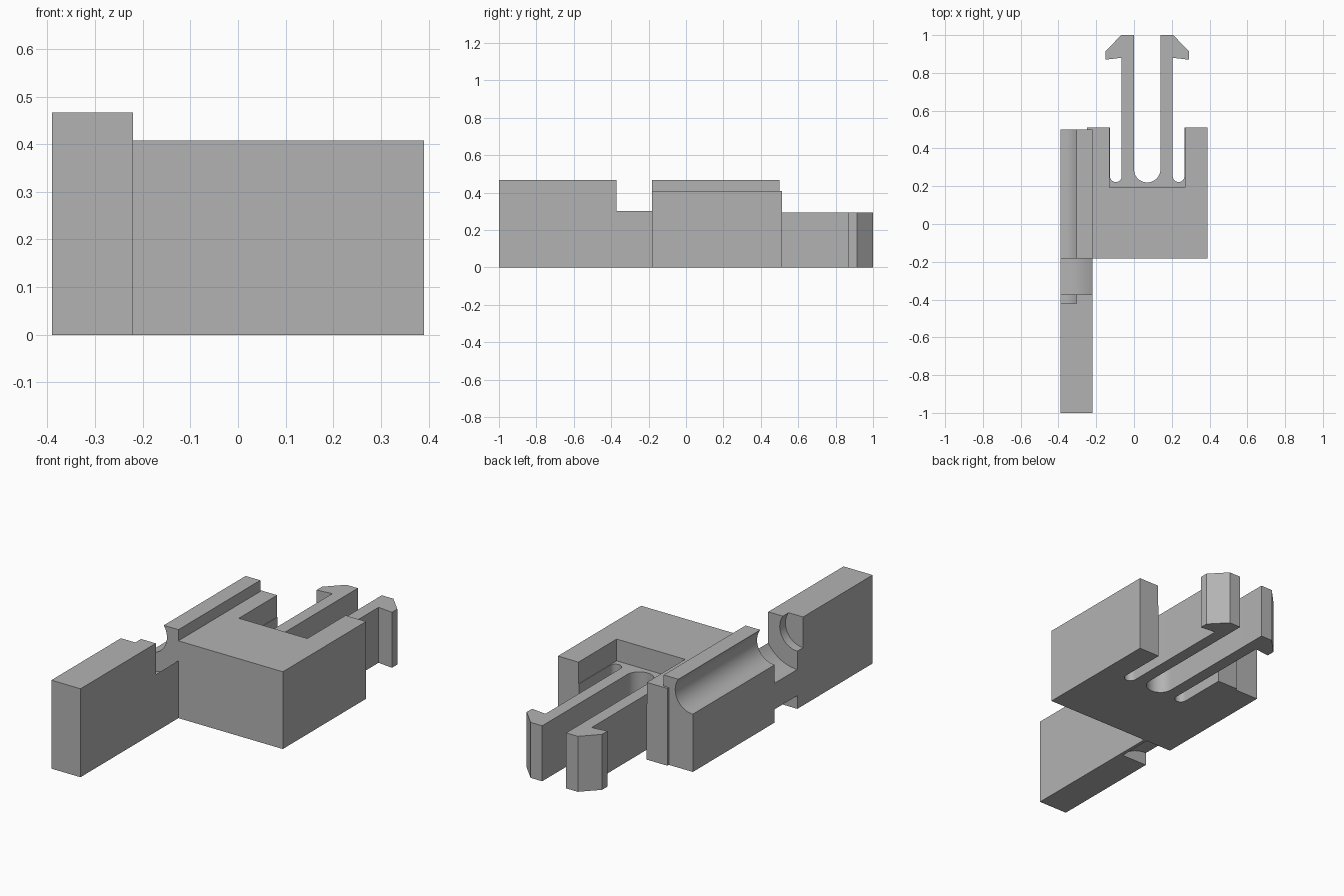
import bpy
import math
from mathutils import Matrix, Vector

if "Cube" in bpy.data.objects:
    bpy.data.objects.remove(bpy.data.objects["Cube"], do_unlink=True)

grey = bpy.data.materials.new("plain grey")
grey.use_nodes = True
grey.diffuse_color = (0.45, 0.45, 0.45, 1)
grey.node_tree.nodes["Principled BSDF"].inputs["Base Color"].default_value = (0.45, 0.45, 0.45, 1)


def prism(name, outline, low, high, axis="z"):
    """Extrude a closed outline: (x, y) along z, or (x, z) along y."""
    n = len(outline)

    def place(p, h):
        return (p[0], p[1], h) if axis == "z" else (p[0], h, p[1])

    verts = [place(p, h) for h in (low, high) for p in outline]
    faces = [list(range(n))[::-1], list(range(n, 2 * n))]
    faces += [[i, (i + 1) % n, (i + 1) % n + n, i + n] for i in range(n)]
    if axis == "y":
        faces = [f[::-1] for f in faces]
    mesh = bpy.data.meshes.new(name)
    mesh.from_pydata(verts, [], faces)
    mesh.materials.append(grey)
    obj = bpy.data.objects.new(name, mesh)
    bpy.context.collection.objects.link(obj)
    return obj


def arc(cx, cy, r, start, end, steps):
    angles = [math.radians(start + (end - start) * i / steps) for i in range(steps + 1)]
    return [(cx + r * math.cos(a), cy + r * math.sin(a)) for a in angles]


def rect(x0, x1, y0, y1):
    return [(x0, y0), (x1, y0), (x1, y1), (x0, y1)]


def cut(target, cutters):
    """Subtract each cutter, bake the result and drop the cutters."""
    for cutter in cutters:
        cutter.hide_render = True
        mod = target.modifiers.new("cut", "BOOLEAN")
        mod.operation = "DIFFERENCE"
        mod.solver = "EXACT"
        mod.object = cutter
    bpy.ops.object.select_all(action="DESELECT")
    target.select_set(True)
    bpy.context.view_layer.objects.active = target
    for mod in list(target.modifiers):
        bpy.ops.object.modifier_apply(modifier=mod.name)
    for cutter in cutters:
        bpy.data.objects.remove(cutter, do_unlink=True)
    bpy.ops.object.shade_smooth_by_angle(angle=math.radians(30))


# Main dimensions
left, inner, right = -0.39, -0.22, 0.39
front, back = -0.183, 0.512
mid = 0.07                      # centre line of the two prongs
rail_top, block_top, clip_top = 0.467, 0.408, 0.293

# Long plate and rail, one bar with a groove and a thin neck
bar = prism("grooved_rail_and_plate", rect(left, inner, 0, rail_top), -1, 0.5, "y")
groove = prism("groove_cutter", arc(left, block_top, 0.103, 0, 354.375, 63), -0.42, 0.6, "y")
neck_top = prism("neck_top_cutter", arc(left, block_top, 0.2, 0, 354.375, 63), -0.372, front, "y")
neck_under = prism("neck_under_cutter", arc(left, -0.13, 0.2, 0, 354.375, 63), -0.372, front, "y")
cut(bar, [groove, neck_top, neck_under])


# Right half of the clip outline, from the centre slot out to the arm
def clip_half():
    prong_in, prong_out, slot_out = 0.07, 0.135, 0.197
    r = (slot_out - prong_out) / 2
    pts = arc(0, 0.22 + prong_in, prong_in, -90, 0, 12)
    pts += [(prong_in, 1), (prong_out + 0.003, 1), (0.22, 0.915), (0.22, 0.87), (prong_out, 0.88)]
    pts += arc(prong_out + r, 0.222 + r, r, 180, 360, 16)
    pts += [(slot_out, back)]
    return pts


half = clip_half()
right_side = [(mid + x, y) for x, y in half]
left_side = [(mid - x, y) for x, y in half[1:]]
outline = [(inner, front), (right, front), (right, back)]
outline += right_side[::-1] + left_side
outline += [(-0.25, back), (-0.25, 0.5), (inner, 0.5)]
block = prism("block_with_snap_prongs", outline, 0, block_top)

# Pocket that lowers the prongs below the block top
pocket = prism("pocket_cutter",
               [(mid - 0.2, 0.193), (mid + 0.2, 0.193), (mid + 0.2, 0.53), (0.6, 0.53),
                (0.6, 1.1), (-0.5, 1.1), (-0.5, 0.53), (mid - 0.2, 0.53)],
               clip_top, 0.6)
cut(block, [pocket])
